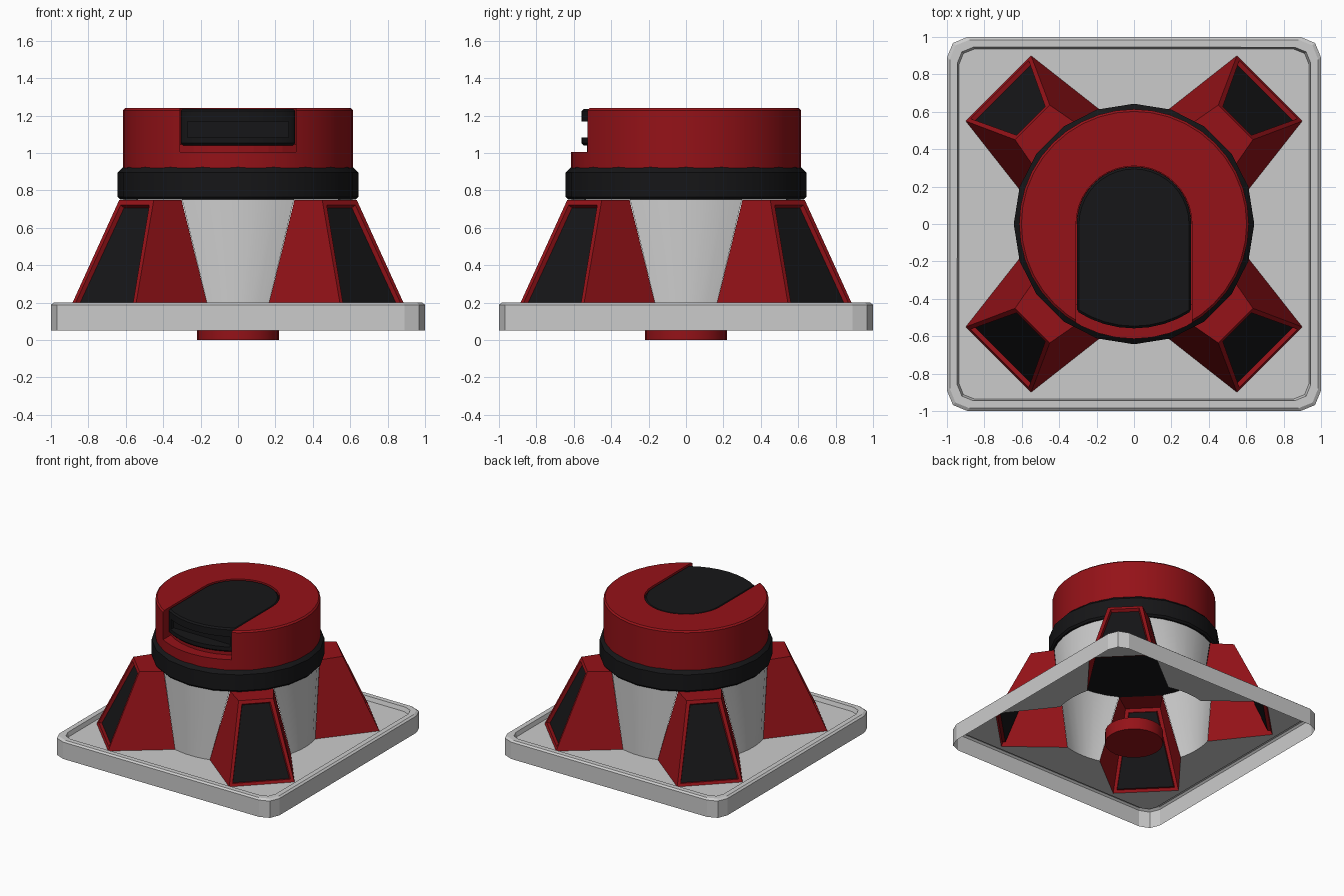
import bpy, bmesh
from math import sin, cos, pi, radians, sqrt
from mathutils import Matrix, Vector

if "Cube" in bpy.data.objects:
    bpy.data.objects.remove(bpy.data.objects["Cube"])


def material(name, rgb):
    m = bpy.data.materials.new(name)
    m.diffuse_color = (*rgb, 1)
    m.use_nodes = True
    m.node_tree.nodes["Principled BSDF"].inputs["Base Color"].default_value = m.diffuse_color
    return m


RED = material("red_paint", (0.30, 0.006, 0.009))
BLACK = material("black_trim", (0.008, 0.008, 0.009))


def finish(bm, name, *mats):
    me = bpy.data.meshes.new(name)
    bm.to_mesh(me)
    bm.free()
    ob = bpy.data.objects.new(name, me)
    bpy.context.collection.objects.link(ob)
    for m in mats:
        me.materials.append(m)
    return ob


def activate(ob):
    bpy.ops.object.select_all(action='DESELECT')
    ob.select_set(True)
    bpy.context.view_layer.objects.active = ob


def smooth(ob, angle=32):
    activate(ob)
    bpy.ops.object.shade_smooth_by_angle(angle=radians(angle))


def loft(bm, loops, closed=True):
    """Join successive point loops with quads; return the vertex loops."""
    vs = [[bm.verts.new(p) for p in loop] for loop in loops]
    n = len(loops[0])
    for a, b in zip(vs, vs[1:]):
        for i in range(n if closed else n - 1):
            j = (i + 1) % n
            bm.faces.new((a[i], a[j], b[j], b[i]))
    return vs


def arc(r, a0, a1, n, z=0.0):
    return [(r * cos(radians(a0 + (a1 - a0) * i / n)),
             r * sin(radians(a0 + (a1 - a0) * i / n)), z) for i in range(n + 1)]


def lathe(name, profile, sides, *mats):
    """Closed solid of revolution from (radius, z) points, bottom to top."""
    bm = bmesh.new()
    vs = loft(bm, [arc(r, 0, 360, sides, z)[:-1] for r, z in profile])
    bm.faces.new(vs[0][::-1])
    bm.faces.new(vs[-1])
    return finish(bm, name, *mats)


def prism(name, outline, z0, z1, *mats):
    bm = bmesh.new()
    vs = loft(bm, [[(p[0], p[1], z) for p in outline] for z in (z0, z1)])
    bm.faces.new(vs[0][::-1])
    bm.faces.new(vs[-1])
    return finish(bm, name, *mats)


def cut(ob, cutter):
    activate(ob)
    mod = ob.modifiers.new("cut", 'BOOLEAN')
    mod.operation, mod.solver, mod.object = 'DIFFERENCE', 'EXACT', cutter
    bpy.ops.object.modifier_apply(modifier=mod.name)
    bpy.data.objects.remove(cutter)


FLOOR, TOP, R = 0.167, 0.747, 0.612     # recessed floor, leg top, drum radius
QUARTERS = [Matrix.Rotation(k * pi / 2, 3, 'Z') for k in range(4)]


def diag(u, v, z):
    """Point given along / across the 45 degree diagonal."""
    return Vector(((u - v) / sqrt(2), (u + v) / sqrt(2), z))


# Corner legs: open tapered shells with a recessed black panel
bm = bmesh.new()
b_in = (R * cos(radians(30)), R * sin(radians(30)))
t_in = (R * cos(radians(15.5)), R * sin(radians(15.5)))
for rot in QUARTERS:
    def pair(u, v, z):
        return [bm.verts.new(rot @ diag(u, s * v, z)) for s in (-1, 1)]
    A, B = pair(1.025, 0.247, FLOOR)
    D, C = pair(0.768, 0.131, TOP)
    H, G = pair(*b_in, FLOOR)
    F, E = pair(*t_in, TOP)
    front = bm.faces.new((A, B, C, D))
    for quad in ((D, C, E, F), (B, G, E, C), (H, A, D, F)):
        bm.faces.new(quad)
    bm.normal_update()
    bmesh.ops.inset_individual(bm, faces=[front], thickness=0.036)
    bmesh.ops.inset_individual(bm, faces=[front], thickness=0.008, depth=-0.025)
    front.material_index = 1
finish(bm, "corner_legs", RED, BLACK)

# Grey drum wall, only between the legs
bm = bmesh.new()
for rot in QUARTERS:
    loft(bm, [[rot @ Vector(p) for p in arc(R, a, 180 - a, 6, z)]
              for a, z in ((75, FLOOR), (60.5, 0.76))], closed=False)
smooth(finish(bm, "drum_wall"))

# Base plate: open-bottomed tray with a raised rim, opened up under drum and legs
def plate_loop(h, c, z):
    pts = [(h, h - c, z), (h - 0.29 * c, h - 0.29 * c, z), (h - c, h, z)]
    return [rot @ Vector(p) for rot in QUARTERS for p in pts]


bm = bmesh.new()
vs = loft(bm, [plate_loop(1.0, 0.11, 0.05), plate_loop(1.0, 0.11, 0.188),
               plate_loop(0.985, 0.105, 0.2), plate_loop(0.945, 0.085, 0.2),
               plate_loop(0.935, 0.08, FLOOR)])
hole = [rot @ Vector(p) for rot in QUARTERS
        for p in [diag(1.025, -0.247, FLOOR), diag(1.025, 0.247, FLOOR)]
        + arc(R, 75, 105, 6, FLOOR)]
hv = [bm.verts.new(p) for p in hole]
inner = vs[-1]
edges = [bm.edges.new((hv[i], hv[i - 1])) for i in range(len(hv))]
edges += [bm.edges.get((inner[i], inner[i - 1])) for i in range(len(inner))]
res = bmesh.ops.triangle_fill(bm, edges=edges, use_beauty=True, normal=(0, 0, 1))
for f in [g for g in res["geom"] if isinstance(g, bmesh.types.BMFace)]:
    f.normal_update()
    if f.normal.z < 0:
        f.normal_flip()
finish(bm, "base_plate")

# Small foot disc underneath
smooth(lathe("foot_disc", [(0.218, 0), (0.218, 0.1)], 24, RED))

# Black collar
smooth(lathe("collar", [(0.63, 0.75), (0.643, 0.765), (0.643, 0.895), (0.612, 0.926)],
             20, BLACK), 25)

# Red cap with a U-shaped slot open to the front
cap = lathe("cap", [(0.614, 0.92), (0.614, 1.228), (0.602, 1.24)], 40, RED)
slot = prism("slot_cutter", [(-0.31, -0.8), (0.31, -0.8)] + arc(0.31, 0, 180, 20),
             1.005, 1.5)
cut(cap, slot)
smooth(cap)


# Insert: U outline with a curved front edge
def insert_outline(r_front, w):
    half = 90 - math_acos_deg(w / r_front)
    return arc(r_front, 270 - half, 270 + half, 8) + arc(w, 0, 180, 20)


def math_acos_deg(x):
    from math import acos, degrees
    return degrees(acos(x))


prism("insert_riser", insert_outline(0.53, 0.309), 1.0, 1.045, RED)
insert = prism("top_insert", insert_outline(0.558, 0.306), 1.04, 1.236, BLACK)
activate(insert)
bev = insert.modifiers.new("bevel", 'BEVEL')
bev.width, bev.segments, bev.limit_method = 0.012, 1, 'ANGLE'
bev.angle_limit = radians(50)
bpy.ops.object.modifier_apply(modifier=bev.name)
window = prism("window_cutter", [(-0.27, -0.8), (0.27, -0.8), (0.27, -0.45),
                                 (-0.27, -0.45)], 1.083, 1.168)
cut(insert, window)
smooth(insert)
